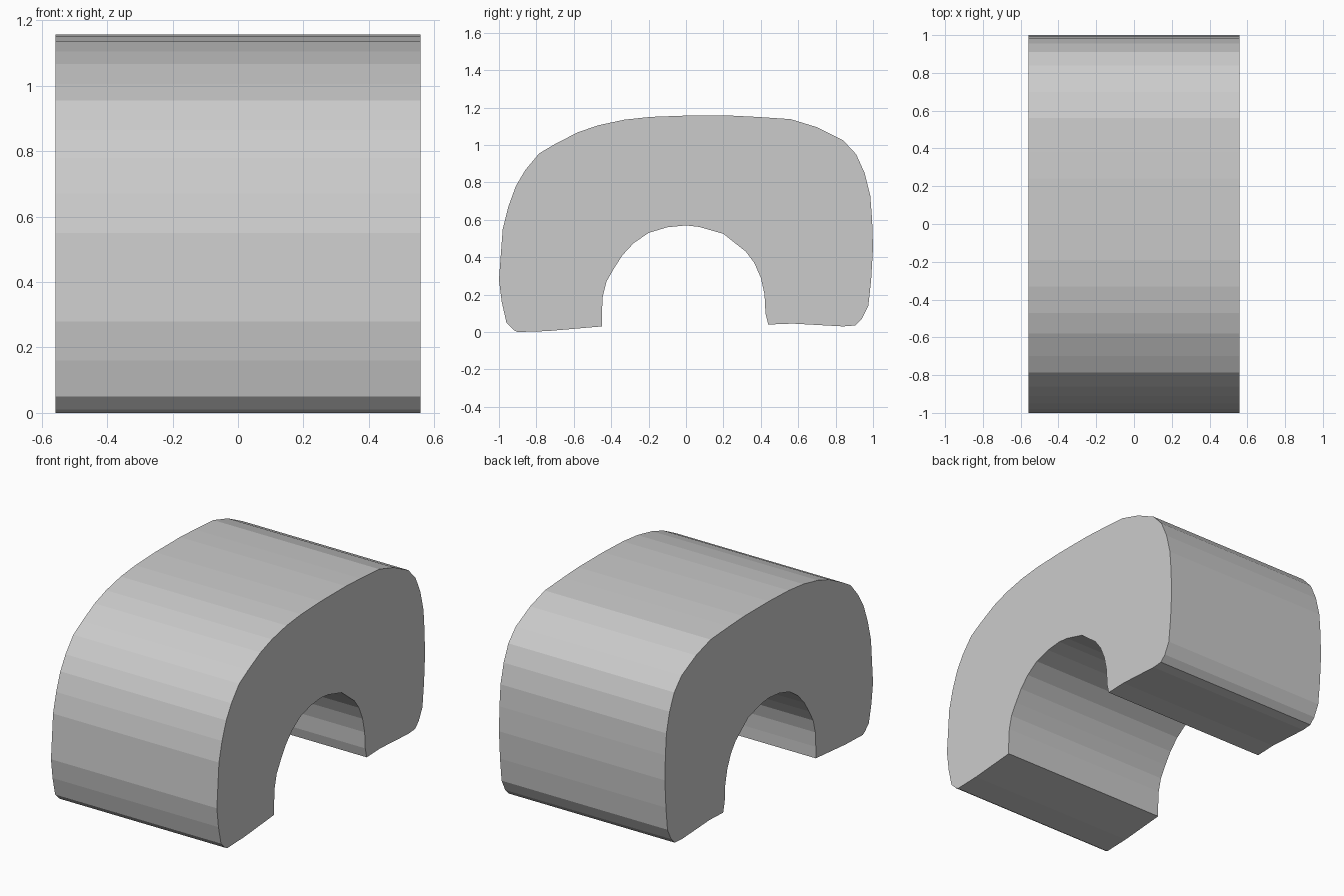
import bpy
import bmesh

HALF_WIDTH = 0.558

# Arch outline in (y, z): left foot, outer curve, right foot, inner opening
outer = [
    (-0.45, 0.03), (-0.74, 0.005), (-0.90, 0.0), (-0.92, 0.01), (-0.96, 0.05),
    (-0.985, 0.16), (-1.0, 0.28), (-0.98, 0.55), (-0.95, 0.67), (-0.91, 0.78),
    (-0.86, 0.865), (-0.785, 0.955), (-0.70, 1.005), (-0.58, 1.067),
    (-0.47, 1.105), (-0.33, 1.135), (-0.19, 1.15), (0.0, 1.157), (0.24, 1.157),
    (0.38, 1.15), (0.56, 1.138), (0.70, 1.095), (0.84, 1.025), (0.91, 0.95),
    (0.955, 0.85), (0.985, 0.73), (0.995, 0.60), (1.0, 0.45), (0.99, 0.28),
    (0.975, 0.14), (0.94, 0.07), (0.905, 0.035), (0.84, 0.03), (0.57, 0.045),
    (0.44, 0.04),
]
inner = [
    (0.425, 0.10), (0.42, 0.20), (0.40, 0.29), (0.365, 0.37), (0.32, 0.43),
    (0.25, 0.485), (0.20, 0.525), (0.07, 0.562), (0.0, 0.57), (-0.10, 0.56),
    (-0.20, 0.53), (-0.28, 0.475), (-0.34, 0.41), (-0.385, 0.34),
    (-0.425, 0.27), (-0.445, 0.19), (-0.45, 0.10),
]


def extrude_profile(name, points, half_width):
    """Flat-shaded solid made by sweeping a (y, z) outline along x."""
    bm = bmesh.new()
    cap = bm.faces.new([bm.verts.new((-half_width, y, z)) for y, z in points])
    swept = bmesh.ops.extrude_face_region(bm, geom=[cap], use_keep_orig=True)
    verts = [g for g in swept["geom"] if isinstance(g, bmesh.types.BMVert)]
    bmesh.ops.translate(bm, verts=verts, vec=(2 * half_width, 0, 0))
    bmesh.ops.recalc_face_normals(bm, faces=bm.faces[:])
    mesh = bpy.data.meshes.new(name)
    bm.to_mesh(mesh)
    bm.free()
    obj = bpy.data.objects.new(name, mesh)
    bpy.context.collection.objects.link(obj)
    return obj


# Arched block
extrude_profile("arch_block", outer + inner, HALF_WIDTH)
